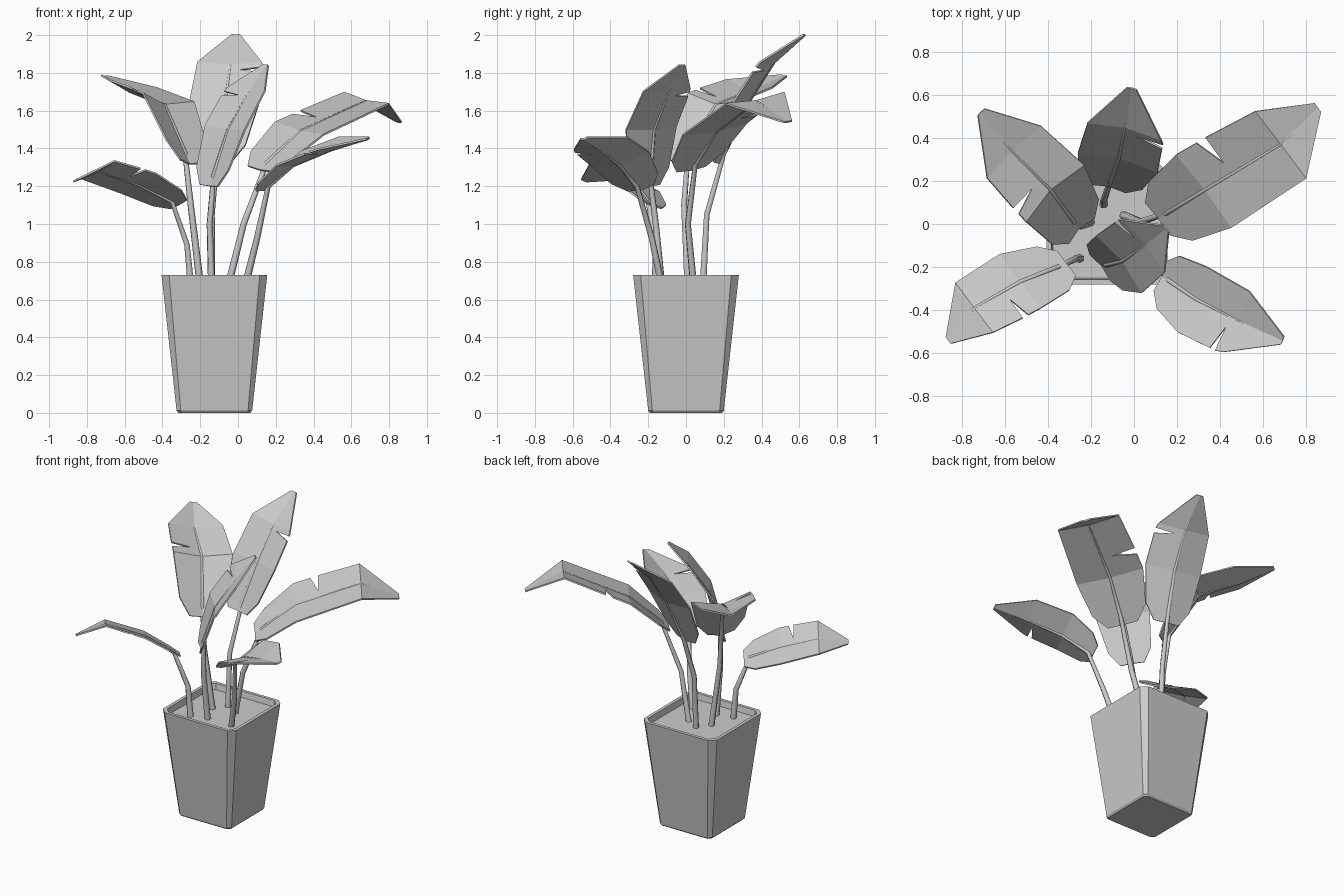
import bpy
import bmesh
from math import radians
from mathutils import Matrix, Vector

cube = bpy.data.objects.get("Cube")
if cube:
    bpy.data.objects.remove(cube, do_unlink=True)

grey = bpy.data.materials.new("light_grey")
grey.use_nodes = True
grey.diffuse_color = (0.6, 0.6, 0.6, 1)
grey.node_tree.nodes["Principled BSDF"].inputs["Base Color"].default_value = grey.diffuse_color


def add_object(name, data):
    obj = bpy.data.objects.new(name, data)
    data.materials.append(grey)
    bpy.context.scene.collection.objects.link(obj)
    return obj


def add_mesh(name, bm):
    mesh = bpy.data.meshes.new(name)
    bm.to_mesh(mesh)
    bm.free()
    return add_object(name, mesh)


# Square tapered pot with chamfered corners, a rim and sunken soil
def build_pot(centre_x):
    rings = ((0, 0.19, 0.02), (0.012, 0.2, 0.022), (0.73, 0.28, 0.04),
             (0.73, 0.258, 0.034), (0.69, 0.25, 0.03))
    bm = bmesh.new()
    loops = []
    for z, half, cut in rings:
        loop = []
        for sx, sy in ((1, 1), (-1, 1), (-1, -1), (1, -1)):
            corner = [(sx * half, sy * (half - cut)), (sx * (half - cut), sy * half)]
            if sx != sy:
                corner.reverse()
            loop += [bm.verts.new((centre_x + x, y, z)) for x, y in corner]
        loops.append(loop)
    for low, high in zip(loops, loops[1:]):
        for i in range(len(low)):
            j = (i + 1) % len(low)
            bm.faces.new((low[i], low[j], high[j], high[i]))
    bm.faces.new(loops[0][::-1])
    bm.faces.new(loops[-1])
    bmesh.ops.recalc_face_normals(bm, faces=bm.faces)
    add_mesh("pot", bm)


# Tapering stem that runs on as the midrib of the leaf
def build_stem(name, stalk, rib):
    curve = bpy.data.curves.new(name, "CURVE")
    curve.dimensions = "3D"
    curve.bevel_depth = 0.02
    curve.bevel_resolution = 1
    curve.use_fill_caps = True
    points = stalk + rib
    spline = curve.splines.new("POLY")
    spline.points.add(len(points) - 1)
    for i, (point, co) in enumerate(zip(spline.points, points)):
        point.co = (*co, 1)
        point.radius = 1 - 0.8 * i / (len(points) - 1)
    add_object(name, curve)


def along(rib, u):
    i = min(max(int(u), 0), len(rib) - 2)
    return rib[i].lerp(rib[i + 1], u - i)


# Folded blade with a rounded base, a blunt tip and one torn slit
def build_leaf(name, rib, width, roll, fold, slit_side, slit_at):
    axis = (rib[-1] - rib[0]).normalized()
    side = Matrix.Rotation(radians(roll), 3, axis) @ Vector((0, 0, 1)).cross(axis).normalized()
    rows = ((-0.2, 0.45), (0.15, 0.8), (1, 1), (2, 0.92), (3, 0.12))
    bm = bmesh.new()

    def vert(u, across):
        tangent = along(rib, u + 0.3) - along(rib, u - 0.3)
        normal = tangent.cross(side).normalized()
        offset = side * across + normal * fold * abs(across)
        return bm.verts.new(along(rib, u) + offset * width)

    middle = [vert(u, 0) for u, w in rows]
    for sign in (1, -1):
        edge = [vert(u, sign * w) for u, w in rows]
        for i in range(len(rows) - 1):
            m1, m2, e1, e2 = middle[i], middle[i + 1], edge[i], edge[i + 1]
            if rows[i][0] == 1 and sign == slit_side:
                tear = vert(slit_at + 0.06, sign * 0.3)
                lip1 = vert(slit_at - 0.04, sign * 0.99)
                lip2 = vert(slit_at + 0.08, sign * 0.99)
                faces = [(m1, e1, lip1, tear), (m1, tear, m2), (tear, lip2, e2, m2)]
            else:
                faces = [(m1, e1, e2, m2)]
            for face in faces:
                bm.faces.new(face if sign < 0 else face[::-1])
    bmesh.ops.recalc_face_normals(bm, faces=bm.faces)
    leaf = add_mesh(name, bm)
    skin = leaf.modifiers.new("thickness", "SOLIDIFY")
    skin.thickness = 0.01
    skin.offset = 0


# Each plant shoot: stalk points, midrib points, half width, roll, fold, slit side and place
LEFT, RIGHT = 1, -1
shoots = {
    "back_centre": (
        [(-0.14, 0.09, 0.68), (-0.14, 0.11, 1.05)],
        [(-0.11, 0.2, 1.37), (-0.07, 0.31, 1.62), (-0.04, 0.45, 1.84), (-0.01, 0.63, 2)],
        0.19, 0, 0.15, RIGHT, 1.8),
    "front_centre": (
        [(-0.14, -0.13, 0.68), (-0.15, -0.16, 1)],
        [(-0.13, -0.19, 1.25), (-0.05, -0.17, 1.5), (0.06, -0.09, 1.7), (0.15, -0.02, 1.84)],
        0.17, 8, 0.15, LEFT, 1.8),
    "back_right": (
        [(-0.2, 0.01, 0.68), (-0.25, -0.01, 1.1)],
        [(-0.28, 0.01, 1.37), (-0.39, 0.16, 1.63), (-0.57, 0.34, 1.7), (-0.71, 0.52, 1.78)],
        0.19, 8, 0.25, LEFT, 1.2),
    "front_right": (
        [(-0.25, -0.16, 0.68), (-0.27, -0.16, 0.89)],
        [(-0.35, -0.2, 1.12), (-0.53, -0.27, 1.21), (-0.74, -0.39, 1.28), (-0.86, -0.54, 1.23)],
        0.165, 18, 0.05, LEFT, 1.3),
    "back_left": (
        [(-0.05, 0.04, 0.68), (0.03, 0.01, 1)],
        [(0.15, 0.05, 1.32), (0.33, 0.16, 1.49), (0.68, 0.37, 1.65), (0.85, 0.54, 1.54)],
        0.215, 9, 0.08, LEFT, 1.3),
    "front_left": (
        [(0.04, -0.13, 0.68), (0.1, -0.18, 0.92)],
        [(0.16, -0.26, 1.2), (0.29, -0.35, 1.31), (0.49, -0.45, 1.39), (0.69, -0.54, 1.45)],
        0.17, 13, 0.25, RIGHT, 1.75),
}

build_pot(-0.125)
for place, (stalk, rib, width, roll, fold, slit_side, slit_at) in shoots.items():
    rib = [Vector(p) for p in rib]
    build_stem(place + "_stem", [Vector(p) for p in stalk], rib)
    build_leaf(place + "_leaf", rib, width, roll, fold, slit_side, slit_at)
